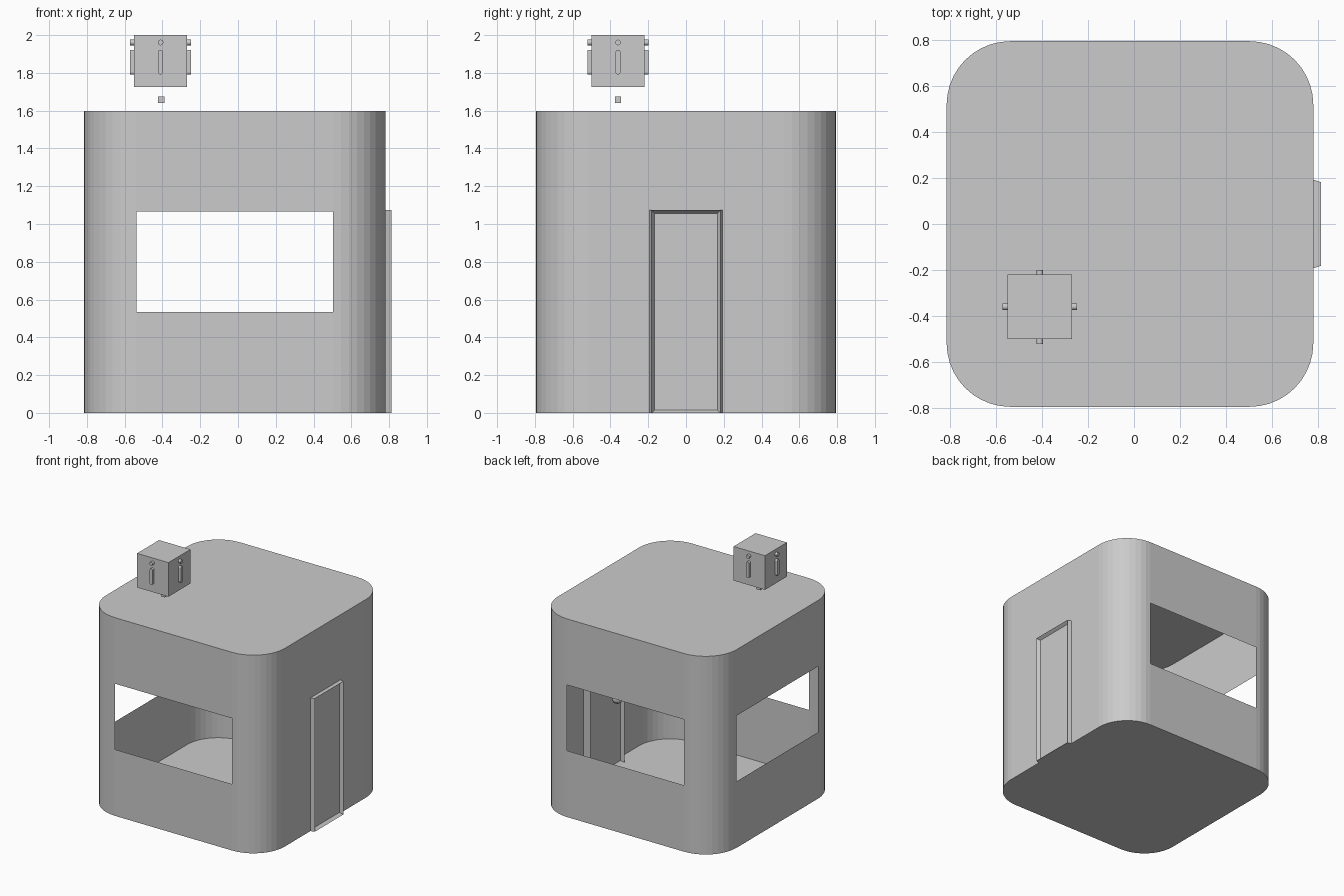
import bpy, bmesh
from math import pi, cos, sin
from mathutils import Matrix, Vector

if "Cube" in bpy.data.objects:
    bpy.data.objects.remove(bpy.data.objects["Cube"])


def finish(bm, name):
    bmesh.ops.recalc_face_normals(bm, faces=bm.faces)
    me = bpy.data.meshes.new(name)
    bm.to_mesh(me)
    bm.free()
    ob = bpy.data.objects.new(name, me)
    bpy.context.collection.objects.link(ob)
    return ob


def box(name, center, size):
    bm = bmesh.new()
    m = Matrix.Translation(center) @ Matrix.Diagonal((*size, 1))
    bmesh.ops.create_cube(bm, size=1, matrix=m)
    return finish(bm, name)


# Booth shell: thin walls with rounded corners, windows on front, back and left
CX, HX, HY, R, SEG = -0.0175, 0.7975, 0.795, 0.277, 10
outline = []
for k, (sx, sy) in enumerate([(1, 1), (-1, 1), (-1, -1), (1, -1)]):
    for i in range(SEG + 1):
        a = k * pi / 2 + i * pi / 2 / SEG
        outline.append((CX + sx * (HX - R) + R * cos(a), sy * (HY - R) + R * sin(a)))
levels = [0, 0.535, 1.065, 1.597]
bm = bmesh.new()
rings = [[bm.verts.new((x, y, z)) for x, y in outline] for z in levels]
n = len(outline)
windows = {SEG + k * (SEG + 1) for k in range(3)}
for row in range(3):
    for i in range(n):
        if row == 1 and i in windows:
            continue
        j = (i + 1) % n
        bm.faces.new((rings[row][i], rings[row][j], rings[row + 1][j], rings[row + 1][i]))
bm.faces.new(rings[0])
bm.faces.new(rings[-1])
finish(bm, "booth_shell")

# Door: slab tapering outward with a recessed panel on both faces
bm = bmesh.new()
door_rings = []
for x, w in [(0.70, 0.218), (0.813, 0.182)]:
    door_rings.append([bm.verts.new((x, y, z)) for y, z in
                       [(-w, 0), (w, 0), (w, 1.073), (-w, 1.073)]])
inner, outer = door_rings
for i in range(4):
    j = (i + 1) % 4
    bm.faces.new((inner[i], inner[j], outer[j], outer[i]))
panels = [bm.faces.new(inner), bm.faces.new(outer)]
bmesh.ops.recalc_face_normals(bm, faces=bm.faces)
for f in panels:
    bmesh.ops.inset_region(bm, faces=[f], thickness=0.023)
    bmesh.ops.translate(bm, verts=f.verts, vec=-f.normal * 0.025)
finish(bm, "door")

# Door knob on the inside
bm = bmesh.new()
bmesh.ops.create_uvsphere(bm, u_segments=12, v_segments=8, radius=0.042,
                          matrix=Matrix.Translation((0.705, -0.135, 0.55)))
finish(bm, "door_knob")

# Roof marker: cube floating above a small block
C = Vector((-0.41, -0.36, 1.8625))
box("roof_cube", C, (0.28, 0.28, 0.275))
box("roof_small_block", (-0.406, -0.36, 1.657), (0.034, 0.034, 0.034))


# Raised bar and dot on each side of the cube
def stud(name, turn, z, radius, half):
    bm = bmesh.new()
    pts = []
    for i in range(16):
        a = (i + 0.5) * pi / 8
        pts.append((radius * cos(a), radius * sin(a) + (half if a < pi else -half)))
    face = bm.faces.new([bm.verts.new((x, -0.135, v)) for x, v in pts])
    ext = bmesh.ops.extrude_face_region(bm, geom=[face])["geom"]
    bmesh.ops.translate(bm, vec=(0, -0.026, 0),
                        verts=[g for g in ext if isinstance(g, bmesh.types.BMVert)])
    bm.transform(Matrix.Translation((C.x, C.y, z)) @ Matrix.Rotation(turn, 4, 'Z'))
    finish(bm, name)


for k, side in enumerate(["front", "right", "back", "left"]):
    stud(f"bar_{side}", k * pi / 2, 1.857, 0.0125, 0.053)
    stud(f"dot_{side}", k * pi / 2, 1.961, 0.015, 0)
